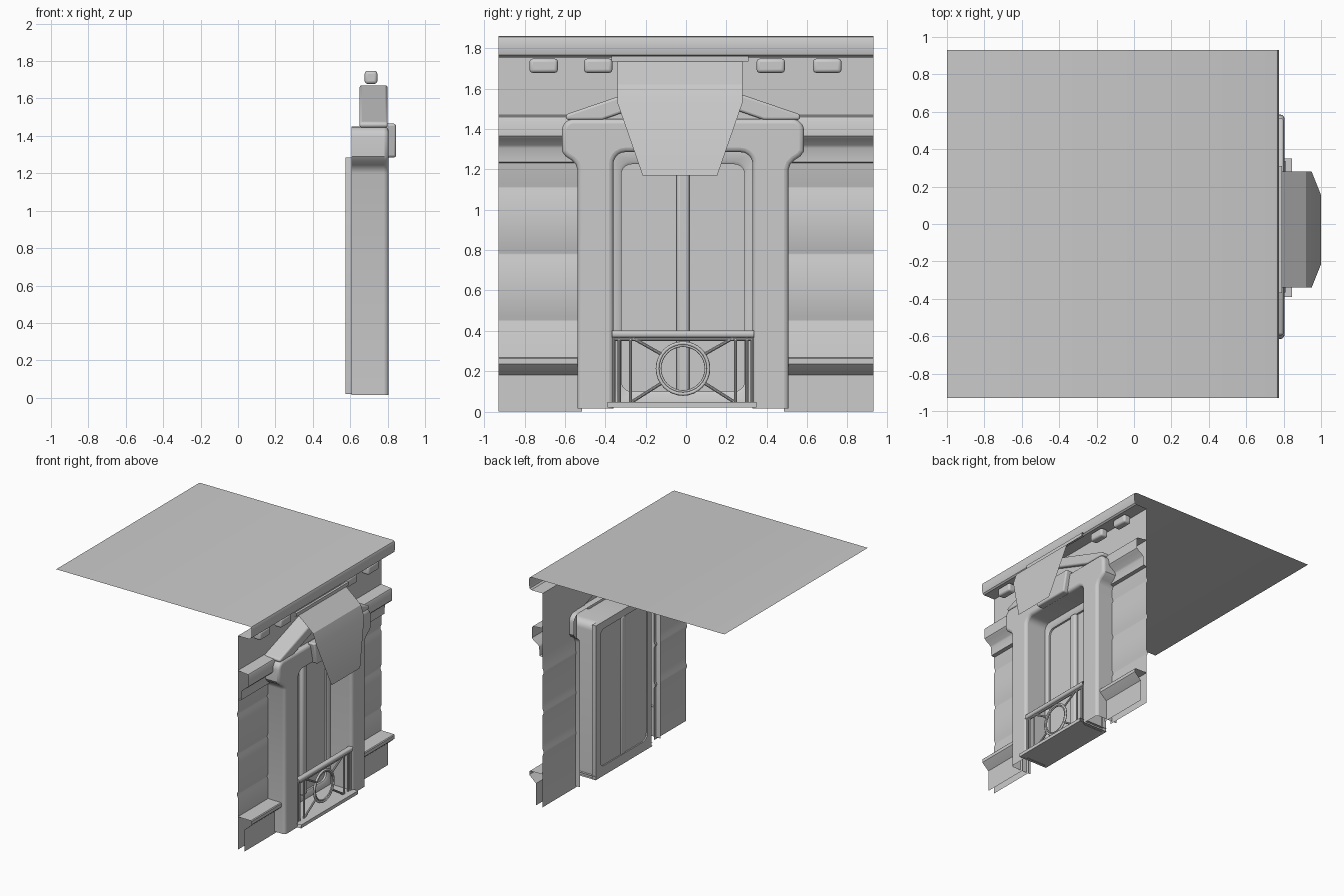
import bpy, bmesh, math
from mathutils import Vector

if "Cube" in bpy.data.objects:
    bpy.data.objects.remove(bpy.data.objects["Cube"])

C = -0.015  # centre line of the door in y


def finish(name, bm, bevel=0.0, angle=35, limit=50):
    bmesh.ops.recalc_face_normals(bm, faces=bm.faces)
    me = bpy.data.meshes.new(name)
    bm.to_mesh(me)
    bm.free()
    ob = bpy.data.objects.new(name, me)
    bpy.context.collection.objects.link(ob)
    if bevel:
        m = ob.modifiers.new("bevel", 'BEVEL')
        m.width, m.segments = bevel, 3
        m.limit_method, m.angle_limit = 'ANGLE', math.radians(limit)
    bpy.ops.object.select_all(action='DESELECT')
    bpy.context.view_layer.objects.active = ob
    ob.select_set(True)
    bpy.ops.object.shade_smooth_by_angle(angle=math.radians(angle))
    return ob


def sheet(name, profile, spans, angle=35):
    """Open strip: xz profile swept along y, for each (y0, y1)."""
    bm = bmesh.new()
    for y0, y1 in spans:
        a = [bm.verts.new((x, y0, z)) for x, z in profile]
        b = [bm.verts.new((x, y1, z)) for x, z in profile]
        for i in range(len(profile) - 1):
            bm.faces.new((a[i], a[i + 1], b[i + 1], b[i]))
    return finish(name, bm, angle=angle)


def slab(name, outline, x0, x1, bevel=0.0, open_z=None):
    """yz outline extruded along x; open_z leaves the back and the base at that height open."""
    bm = bmesh.new()
    f = bm.faces.new([bm.verts.new((x0, y, z)) for y, z in outline])
    r = bmesh.ops.extrude_face_region(bm, geom=[f])
    vs = [v for v in r['geom'] if isinstance(v, bmesh.types.BMVert)]
    bmesh.ops.translate(bm, verts=vs, vec=(x1 - x0, 0, 0))
    if open_z is not None:
        gone = [f for f in bm.faces if all(abs(v.co.x - x0) < 1e-4 for v in f.verts)
                or all(abs(v.co.z - open_z) < 1e-4 for v in f.verts)]
        bmesh.ops.delete(bm, geom=gone, context='FACES')
    return finish(name, bm, bevel)


def mirrored(half):
    """Half outline given as offsets from the door centre."""
    return [(C + y, z) for y, z in half] + [(C - y, z) for y, z in reversed(half) if y]


def arc(cy, cz, r, a0, a1, n=5):
    return [(cy + r * math.cos(math.radians(a0 + (a1 - a0) * i / n)),
             cz + r * math.sin(math.radians(a0 + (a1 - a0) * i / n))) for i in range(n + 1)]


def rounded(y0, y1, z0, z1, r):
    return (arc(y1 - r, z1 - r, r, 0, 90) + arc(y0 + r, z1 - r, r, 90, 180)
            + arc(y0 + r, z0 + r, r, 180, 270) + arc(y1 - r, z0 + r, r, 270, 360))


def bars(name, segments, x, r):
    """Round bars between pairs of yz points."""
    bm = bmesh.new()
    for p, q in segments:
        p, q = Vector((x, *p)), Vector((x, *q))
        rot = (q - p).to_track_quat('Z', 'Y').to_matrix().to_4x4()
        rot.translation = (p + q) / 2
        bmesh.ops.create_cone(bm, cap_ends=True, segments=10, radius1=r, radius2=r,
                              depth=(q - p).length, matrix=rot)
    return finish(name, bm)


# Roof with rounded front lip
sheet("roof", [(-1, 1.86), (0.755, 1.86), (0.768, 1.855), (0.774, 1.842), (0.774, 1.79),
               (0.768, 1.765), (0.755, 1.755), (0.65, 1.755)], [(-0.93, 0.93)])

# Wall with shallow grooves beside the door, plain wall above it
W = 0.65
SIDES = [(-0.93, -0.515), (0.485, 0.93)]
wall = [(W, 0)]
for z in (0.45, 0.78, 1.11):
    wall += [(W, z - 0.024), (W - 0.009, z - 0.004), (W - 0.009, z + 0.004), (W, z + 0.024)]
sheet("side_wall", wall + [(W, 1.46)], SIDES, 60)
bm = bmesh.new()
top = [(-0.93, 1.46), (C - 0.5, 1.46), (C, 1.64), (C + 0.5, 1.46), (0.93, 1.46), (0.93, 1.755), (-0.93, 1.755)]
bm.faces.new([bm.verts.new((W, y, z)) for y, z in top])
finish("upper_wall", bm)

# Plinth and cornice
sheet("plinth", [(0.71, 0.0), (0.71, 0.18), (0.72, 0.188), (0.762, 0.225), (0.772, 0.235),
                 (0.772, 0.262), (0.766, 0.268), (W, 0.27)], SIDES)
sheet("cornice", [(W, 1.23), (0.68, 1.235), (0.682, 1.305), (0.69, 1.32), (0.735, 1.35),
                  (0.748, 1.365), (0.748, 1.45), (0.742, 1.46), (W, 1.47)], SIDES)

# Cornice blocks
for i, y in enumerate((-0.705, -0.435, 0.42, 0.70)):
    slab("cornice_block_%d" % i, [(y - 0.07, 1.678), (y + 0.07, 1.678), (y + 0.07, 1.748), (y - 0.07, 1.748)],
         0.677, 0.745, 0.016)

# Door surround with flared shoulders, hollow at the back
half = [(0.345, 0.015), (0.523, 0.015), (0.523, 1.20), (0.532, 1.225), (0.552, 1.245), (0.582, 1.265),
        (0.60, 1.29)]
half += arc(0.54, 1.39, 0.06, 0, 90)
inner = [(0, 1.285)] + arc(0.285, 1.225, 0.06, 90, 0)
right = inner + half
outline = [(C + y, z) for y, z in right] + [(C - y, z) for y, z in reversed(right[1:])]
slab("door_surround", outline, 0.607, 0.805, 0.022, open_z=0.015)

# Pediment: sloped mouldings, recessed panel, keystone
ped = [(0.40, 1.445), (0.58, 1.445), (0.58, 1.472), (0, 1.67)]
left = [(-y, z) for y, z in reversed(ped[:3])]
slab("pediment", [(C + y, z) for y, z in ped + left + [(0, 1.585)]], 0.65, 0.80, 0.012)
slab("pediment_panel", mirrored([(0.42, 1.44), (0, 1.60)]), 0.66, 0.765)
slab("keystone", mirrored([(0.16, 1.285), (0.20, 1.465)]), 0.78, 0.845, 0.012)

# Door: outer frame with rounded window opening, glass, mullion
bm = bmesh.new()
ring_in = rounded(C - 0.305, C + 0.305, 0.10, 1.225, 0.05)
ring_out = rounded(C - 0.36, C + 0.36, 0.02, 1.285, 0.002)
ring_mid = rounded(C - 0.32, C + 0.32, 0.085, 1.24, 0.06)
loops = [[bm.verts.new((x, y, z)) for y, z in ring]
         for x, ring in ((0.575, ring_out), (0.61, ring_out), (0.61, ring_mid), (0.60, ring_in), (0.575, ring_in))]
n = len(ring_in)
for k in range(5):
    a, b = loops[k], loops[(k + 1) % 5]
    for i in range(n):
        bm.faces.new((a[i], a[(i + 1) % n], b[(i + 1) % n], b[i]))
finish("door_frame", bm)
sheet("door_glass", [(0.585, 0.09), (0.585, 1.23)], [(C - 0.31, C + 0.31)])
slab("door_mullion", [(C - 0.032, 0.09), (C + 0.032, 0.09), (C + 0.032, 1.23), (C - 0.032, 1.23)],
     0.575, 0.62, 0.018)

# Balcony floor
sheet("balcony_floor", [(0.575, 0.02), (0.845, 0.02), (0.845, 0.047), (0.575, 0.047)], [(-0.39, 0.35)])

# Railing
RX = 0.79
sheet("handrail", [(0.775, 0.367), (0.803, 0.367), (0.81, 0.375), (0.81, 0.393), (0.803, 0.402),
                   (0.775, 0.402), (0.768, 0.393), (0.768, 0.375), (0.775, 0.367)], [(-0.367, 0.337)], 60)
posts, braces = [], []
for s in (-1, 1):
    for d in (0.343, 0.316, 0.26):
        posts.append(((C + s * d, 0.045), (C + s * d, 0.37)))
    braces.append(((C + s * 0.25, 0.365), (C + s * 0.10, 0.28)))
    braces.append(((C + s * 0.25, 0.05), (C + s * 0.10, 0.145)))
posts.append(((C - 0.34, 0.358), (C + 0.34, 0.358)))
bars("railing_posts", posts, RX, 0.008)
bars("railing_braces", braces, RX, 0.008)
for name, r, t in (("railing_ring", 0.126, 0.009), ("railing_inner_ring", 0.113, 0.006)):
    bpy.ops.mesh.primitive_torus_add(major_radius=r, minor_radius=t, major_segments=32, minor_segments=8,
                                     location=(RX, C, 0.213), rotation=(0, math.pi / 2, 0))
    bpy.context.object.name = name
    bpy.ops.object.shade_smooth_by_angle(angle=math.radians(60))

# Awning: folded cloth that narrows towards its lower edge
bm = bmesh.new()
rows = []
for x, z, h in ((0.78, 1.74, 0.31), (0.92, 1.62, 0.31), (0.95, 1.53, 0.31), (1.0, 1.17, 0.185)):
    rows.append([bm.verts.new((x, -0.03 + s * h, z)) for s in (-1, 1)])
for a, b in zip(rows, rows[1:]):
    bm.faces.new((a[0], a[1], b[1], b[0]))
finish("awning", bm, angle=20)
sheet("awning_rail", [(0.77, 1.735), (0.79, 1.735), (0.79, 1.762), (0.77, 1.762)], [(-0.37, 0.31)])
